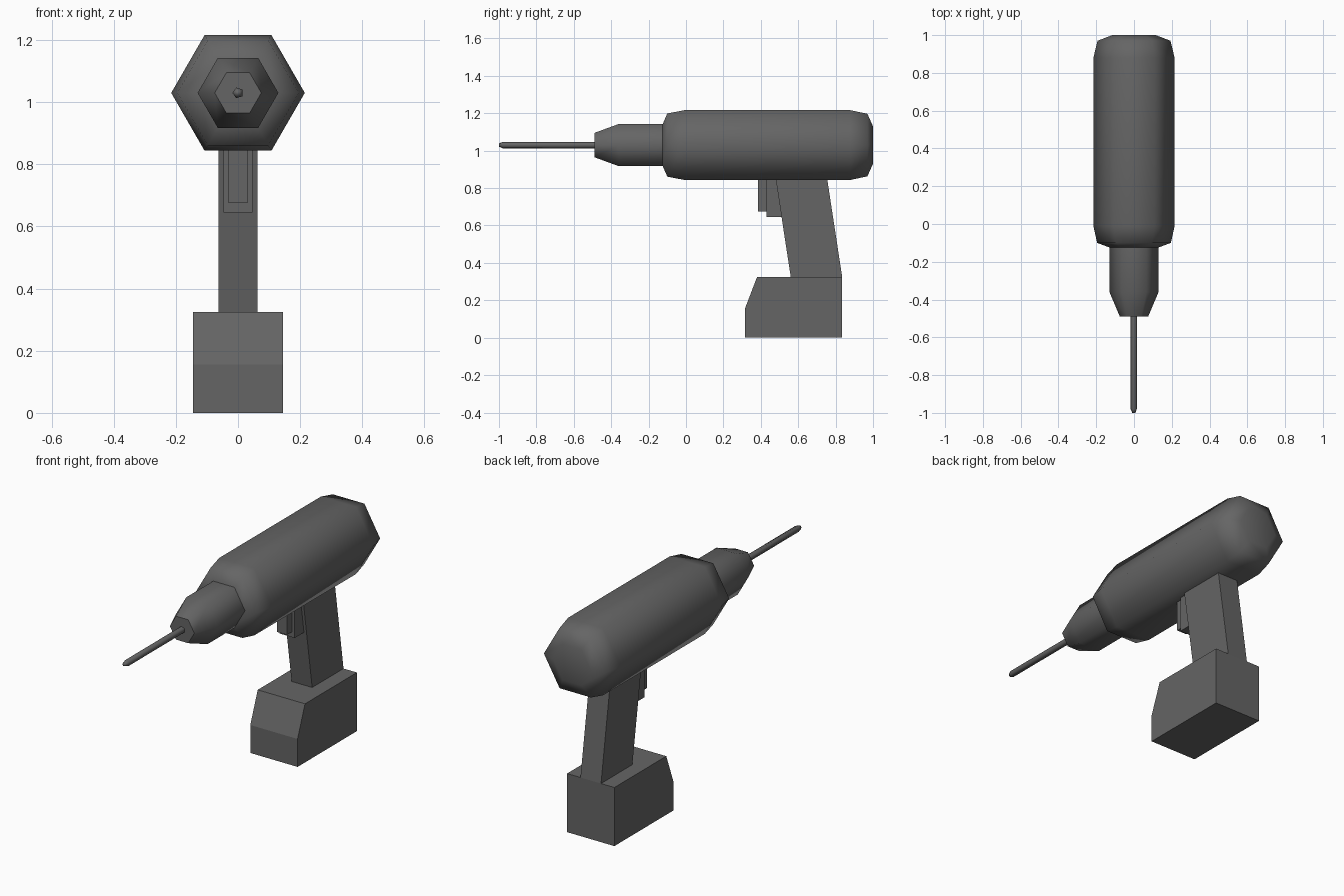
import bpy, bmesh, math

cube = bpy.data.objects.get("Cube")
if cube:
    bpy.data.objects.remove(cube, do_unlink=True)

AXIS_Z = 1.03  # height of the drilling axis

grey = bpy.data.materials.new("dark_grey")
grey.use_nodes = True
colour = (0.13, 0.13, 0.13, 1)
grey.diffuse_color = colour
grey.node_tree.nodes["Principled BSDF"].inputs["Base Color"].default_value = colour


def finish(bm, name, smooth=False):
    """Turn a bmesh into a named, coloured object."""
    bmesh.ops.recalc_face_normals(bm, faces=bm.faces[:])
    mesh = bpy.data.meshes.new(name)
    bm.to_mesh(mesh)
    bm.free()
    mesh.materials.append(grey)
    obj = bpy.data.objects.new(name, mesh)
    bpy.context.collection.objects.link(obj)
    if smooth:
        bpy.ops.object.select_all(action="DESELECT")
        obj.select_set(True)
        bpy.context.view_layer.objects.active = obj
        bpy.ops.object.shade_smooth_by_angle(angle=math.radians(smooth))
    return obj


def lathe(name, profile, sides, smooth):
    """Turn (y, radius) points round the drilling axis, with flat caps."""
    bm = bmesh.new()
    rings = []
    for y, r in profile:
        angles = [math.pi + math.tau * i / sides for i in range(sides)]
        rings.append([bm.verts.new((r * math.cos(a), y, AXIS_Z + r * math.sin(a)))
                      for a in angles])
    for a, b in zip(rings, rings[1:]):
        for i in range(sides):
            j = (i + 1) % sides
            bm.faces.new((a[i], a[j], b[j], b[i]))
    bm.faces.new(rings[0])
    bm.faces.new(rings[-1])
    return finish(bm, name, smooth)


def slab(name, outline, half_width):
    """Extrude a side outline of (y, z) points across x."""
    bm = bmesh.new()
    left, right = ([bm.verts.new((x, y, z)) for y, z in outline]
                   for x in (half_width, -half_width))
    bm.faces.new(left)
    bm.faces.new(right)
    for i in range(len(outline)):
        j = (i + 1) % len(outline)
        bm.faces.new((left[i], left[j], right[j], right[i]))
    return finish(bm, name)


# Motor housing, chuck and bit share one axis
lathe("motor_housing", [(-0.13, 0.115), (-0.10, 0.195), (-0.01, 0.215),
                        (0.88, 0.215), (0.97, 0.193), (1.0, 0.115)], 6, 66)
lathe("chuck", [(-0.49, 0.075), (-0.36, 0.13), (-0.12, 0.13)], 6, 66)
lathe("drill_bit", [(-1.0, 0.009), (-0.98, 0.018), (-0.48, 0.018)], 5, 75)

# Sloping grip, running a little way into the housing
slab("handle", [(0.56, 0.325), (0.835, 0.325), (0.747, 0.9), (0.472, 0.9)], 0.063)

# Battery with a sloped upper front
slab("battery", [(0.315, 0), (0.835, 0), (0.835, 0.325),
                 (0.38, 0.325), (0.315, 0.155)], 0.145)

# Trigger and its mount
slab("trigger_mount", [(0.43, 0.645), (0.53, 0.645), (0.53, 0.87), (0.43, 0.87)], 0.047)
slab("trigger", [(0.385, 0.675), (0.44, 0.675), (0.44, 0.87), (0.385, 0.87)], 0.031)
